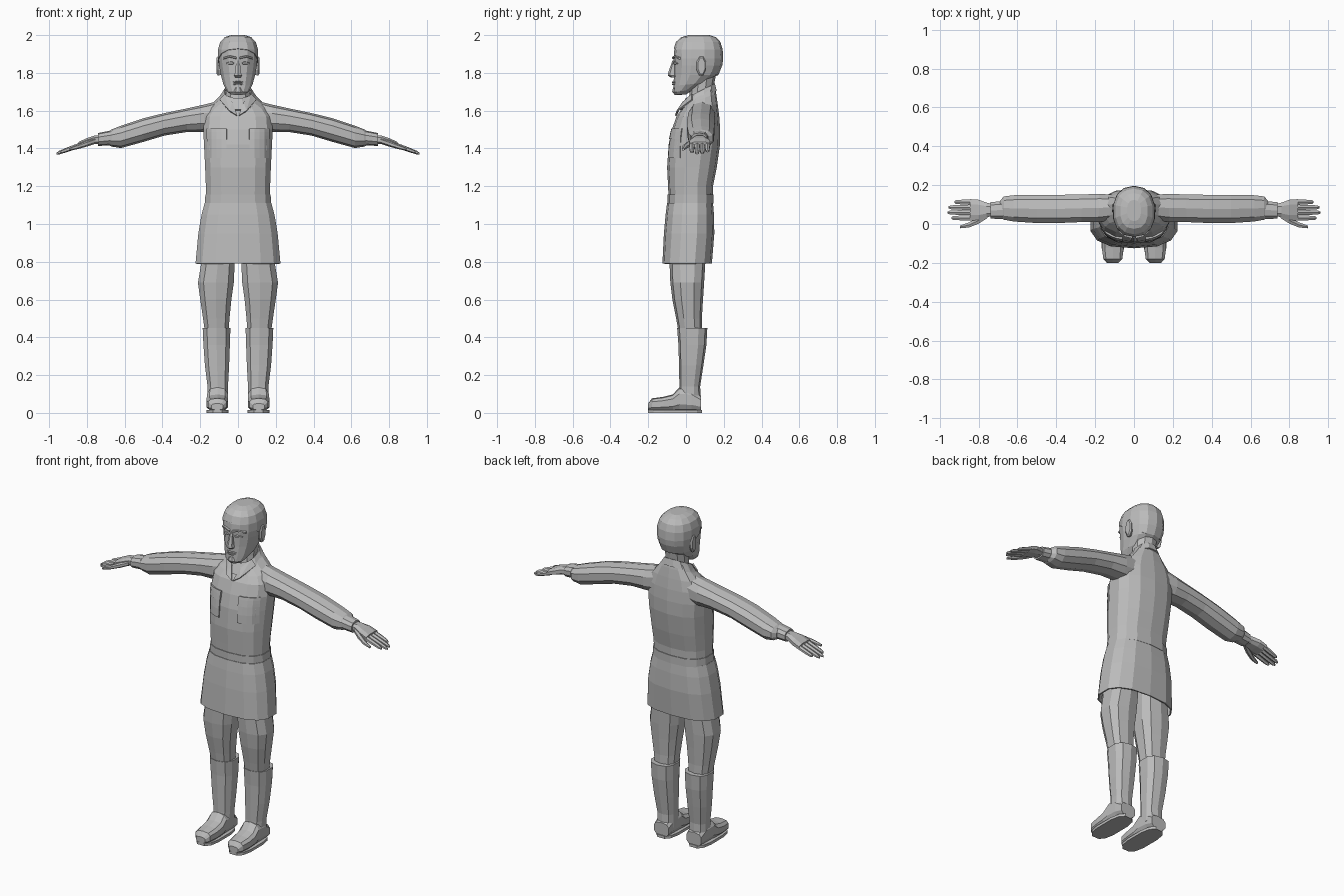
import bpy, bmesh, math
from mathutils import Vector
from mathutils.bvhtree import BVHTree

grey = bpy.data.materials.new("plain grey")
grey.diffuse_color = (0.5, 0.5, 0.5, 1)


def finish(name, bm, mirror=False, solid=0.0):
    bmesh.ops.recalc_face_normals(bm, faces=bm.faces)
    me = bpy.data.meshes.new(name)
    bm.to_mesh(me)
    bm.free()
    me.materials.append(grey)
    ob = bpy.data.objects.new(name, me)
    bpy.context.collection.objects.link(ob)
    if solid:
        mod = ob.modifiers.new("thickness", 'SOLIDIFY')
        mod.thickness = solid
        mod.offset = -1
    if mirror:
        mod = ob.modifiers.new("mirror", 'MIRROR')
        mod.use_mirror_merge = False
    return ob


def loft_mesh(axis, rings, n=12, power=2.4, caps=(True, True)):
    """Rings: (position on axis, lo1, hi1, lo2, hi2, optional slope in y)."""
    angs = [2 * math.pi * (i + 0.5) / n for i in range(n)]
    unit = [(math.copysign(abs(math.cos(a)) ** (2 / power), math.cos(a)),
             math.copysign(abs(math.sin(a)) ** (2 / power), math.sin(a))) for a in angs]
    mu, mv = max(p[0] for p in unit), max(p[1] for p in unit)
    bm = bmesh.new()
    loops = []
    for r in rings:
        slope = r[5] if len(r) > 5 else 0
        loop = []
        for u, v in unit:
            a = (r[1] + r[2]) / 2 + u / mu * (r[2] - r[1]) / 2
            b = (r[3] + r[4]) / 2 + v / mv * (r[4] - r[3]) / 2
            co = {'z': (a, b, r[0] + slope * (b - (r[3] + r[4]) / 2)),
                  'x': (r[0], a, b), 'y': (a, r[0], b)}[axis]
            loop.append(bm.verts.new(co))
        loops.append(loop)
    for A, B in zip(loops, loops[1:]):
        for i in range(n):
            j = (i + 1) % n
            bm.faces.new((A[i], A[j], B[j], B[i]))
    if caps[0]:
        bm.faces.new(loops[0])
    if caps[1]:
        bm.faces.new(loops[-1])
    return bm


def loft(name, axis, rings, n=12, power=2.4, caps=(True, True), mirror=False, solid=0.0):
    return finish(name, loft_mesh(axis, rings, n, power, caps), mirror, solid)


def sym(z, w, y0, y1, slope=0):
    return (z, -w, w, y0, y1, slope)


# Jacket body
torso = [sym(1.09, .168, -.09, .14), sym(1.2, .17, -.095, .143), sym(1.3, .174, -.1, .163),
         sym(1.42, .18, -.092, .18), sym(1.5, .184, -.075, .181), sym(1.57, .178, -.05, .176),
         sym(1.62, .15, -.025, .168, .15), sym(1.66, .105, -.01, .16, .35),
         sym(1.69, .078, .005, .152, .5)]
bm = loft_mesh('z', torso, 14, 2.5)
tree = BVHTree.FromBMesh(bm)
finish("jacket", bm)


# Chest pockets and flaps, laid on the jacket surface
def patch(name, x0, x1, z0, z1, lift):
    bm = bmesh.new()
    nx, nz = 4, 3
    g = []
    for i in range(nx + 1):
        for k in range(nz + 1):
            x, z = x0 + (x1 - x0) * i / nx, z0 + (z1 - z0) * k / nz
            hit = tree.ray_cast(Vector((x, -1, z)), Vector((0, 1, 0)))[0]
            g.append(bm.verts.new((x, hit.y - lift, z)))
    for i in range(nx):
        for k in range(nz):
            a = i * (nz + 1) + k
            bm.faces.new((g[a], g[a + nz + 1], g[a + nz + 2], g[a + 1]))
    ob = finish(name, bm, True)
    for f in ob.data.polygons:
        if f.normal.y > 0:
            f.flip()
    ob.modifiers.clear()
    s = ob.modifiers.new("thickness", 'SOLIDIFY')
    s.thickness, s.offset = lift + .004, -1
    ob.modifiers.new("mirror", 'MIRROR').use_mirror_merge = False


patch("pocket", .062, .165, 1.35, 1.5, .007)
patch("pocket_flap", .06, .167, 1.45, 1.505, .011)

# Collar: sloping stand and two front points
loft("collar", 'z', [sym(1.655, .1, -.035, .163, .5), sym(1.705, .072, -.002, .153, .5)],
     12, 2.1, (False, False), solid=.008)
bm = bmesh.new()
bm.faces.new([bm.verts.new(p) for p in ((.004, -.058, 1.575), (.045, -.05, 1.60), (.098, .03, 1.66),
                                        (.07, .03, 1.69), (.03, -.02, 1.645))])
bmesh.ops.triangulate(bm, faces=bm.faces)
finish("collar_point", bm, True, .008)

# Belt and skirt
loft("belt", 'z', [sym(1.108, .175, -.097, .146), sym(1.155, .173, -.097, .146)], 14, 2.5)
loft("skirt", 'z', [sym(1.112, .176, -.1, .143), sym(1.05, .193, -.108, .148),
                    sym(.95, .21, -.117, .15), sym(.79, .225, -.125, .137)],
     14, 2.6, (True, False), solid=.008)

# Sleeves, cuffs
loft("sleeve", 'x', [(.09, .025, .15, 1.49, 1.655), (.18, .01, .155, 1.487, 1.632),
                     (.27, .01, .152, 1.487, 1.612), (.39, .005, .15, 1.468, 1.587),
                     (.5, .005, .15, 1.435, 1.56), (.62, .013, .148, 1.402, 1.52),
                     (.67, .022, .142, 1.41, 1.5), (.69, .035, .12, 1.42, 1.485)], 10, 2.3, mirror=True)
loft("cuff", 'x', [(.675, .025, .118, 1.417, 1.495), (.74, .028, .112, 1.413, 1.482)],
     10, 2.3, mirror=True)

# Hands
loft("palm", 'x', [(.72, .042, .1, 1.425, 1.472), (.76, .035, .11, 1.423, 1.468),
                   (.8, .02, .125, 1.413, 1.455), (.845, .018, .128, 1.403, 1.434)], 8, 2.6, mirror=True)
for name, y, tip in (("index", .031, .94), ("middle", .059, .96), ("ring", .086, .955), ("little", .113, .925)):
    rings = []
    for t, r in ((0, .0135), (.5, .0125), (.9, .010), (1, .005)):
        x = .83 + (tip - .83) * t
        z = 1.42 - (x - .83) * .36
        rings.append((x, y - r, y + r, z - r, z + r))
    loft(name + "_finger", 'x', rings, 6, 2, mirror=True)
loft("thumb", 'x', [(.755, .03, .065, 1.425, 1.455), (.8, .002, .035, 1.41, 1.44),
                    (.85, -.018, .008, 1.396, 1.42), (.895, -.022, -.008, 1.388, 1.402)], 6, 2, mirror=True)

# Trousers, boots, shoes
loft("trouser_leg", 'z', [(.9, .02, .19, -.085, .105), (.79, .018, .195, -.087, .102),
                          (.69, .022, .212, -.083, .096), (.6, .035, .2, -.072, .09),
                          (.5, .045, .185, -.052, .084), (.43, .05, .175, -.04, .085)], 10, 2.6, mirror=True)
loft("boot_shaft", 'z', [(.45, .04, .187, -.047, .113), (.36, .043, .183, -.04, .108),
                         (.25, .047, .175, -.037, .092), (.14, .053, .161, -.035, .075),
                         (.06, .055, .16, -.04, .078)], 10, 2.6, mirror=True)
loft("shoe", 'y', [(-.2, .08, .14, .015, .05), (-.18, .06, .158, .01, .077), (-.12, .053, .166, .01, .085),
                   (-.07, .052, .166, .01, .098), (-.035, .053, .164, .01, .135),
                   (.03, .055, .162, .01, .13), (.08, .06, .157, .01, .09)], 10, 3, mirror=True)
loft("sole", 'z', [(0, .05, .168, -.2, .085), (.016, .05, .168, -.2, .085)], 12, 3, mirror=True)

# Neck and head
loft("neck", 'z', [sym(1.63, .066, .01, .145), sym(1.7, .062, .02, .142), sym(1.8, .065, .02, .16)], 10, 2.1)
head = [sym(1.685, .038, -.058, .0), sym(1.705, .058, -.067, .04, .15), sym(1.74, .077, -.066, .11, .1),
        sym(1.79, .091, -.064, .168), sym(1.84, .1, -.064, .188), sym(1.875, .103, -.066, .193),
        sym(1.92, .102, -.062, .19), sym(1.96, .09, -.048, .178), sym(1.985, .066, -.02, .155),
        sym(1.996, .032, .02, .12)]
loft("head", 'z', head, 14, 2.3)

# Hair: thin shell over the skull, cut along a sloping hairline
shell = [(z + (.004 if z > 1.9 else 0), a - .004, b + .004, c - .005, d + .004, s)
         for z, a, b, c, d, s in head[2:]]
bm = loft_mesh('z', shell, 14, 2.3, (False, True))
bmesh.ops.bisect_plane(bm, geom=bm.verts[:] + bm.edges[:] + bm.faces[:],
                       plane_co=(0, -.065, 1.928), plane_no=(0, .62, 1), clear_inner=True)
finish("hair", bm, solid=.006)

# Ears and facial features
loft("ear", 'x', [(.088, .06, .095, 1.79, 1.88), (.106, .056, .106, 1.785, 1.888),
                  (.113, .064, .1, 1.795, 1.88)], 8, 2, mirror=True)
loft("nose", 'z', [sym(1.775, .014, -.08, -.05), sym(1.786, .021, -.096, -.05),
                   sym(1.8, .016, -.095, -.05), sym(1.865, .009, -.072, -.05)], 6, 2)
loft("brow", 'x', [(.008, -.075, -.04, 1.872, 1.886), (.045, -.066, -.03, 1.88, 1.894),
                   (.078, -.042, -.01, 1.87, 1.884)], 6, 2, mirror=True)
loft("eye", 'x', [(.018, -.066, -.04, 1.849, 1.853), (.032, -.068, -.04, 1.842, 1.862),
                  (.048, -.061, -.03, 1.842, 1.861), (.062, -.048, -.03, 1.848, 1.853)], 6, 2, mirror=True)
for name, z in (("upper_lip", 1.751), ("lower_lip", 1.74)):
    loft(name, 'x', [(-.032, -.06, -.04, z - .002, z + .002), (-.012, -.075, -.04, z - .006, z + .006),
                     (.012, -.075, -.04, z - .006, z + .006), (.032, -.06, -.04, z - .002, z + .002)], 6, 2)
loft("chin", 'z', [sym(1.682, .022, -.058, -.02), sym(1.7, .028, -.074, -.02),
                   sym(1.722, .018, -.068, -.03)], 8, 2.2)
